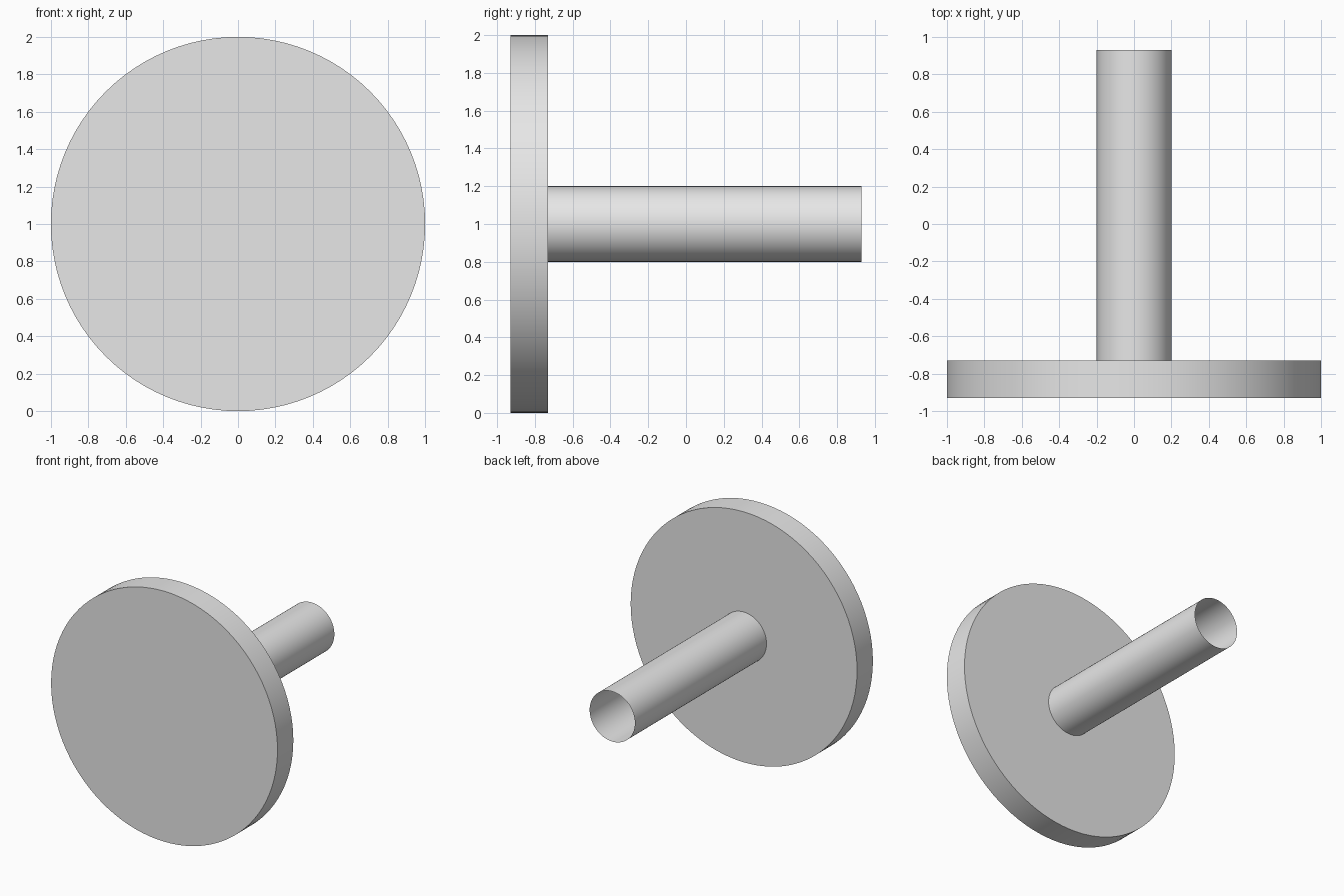
import bpy
import math

cube = bpy.data.objects.get("Cube")
if cube:
    bpy.data.objects.remove(cube, do_unlink=True)

GREY = (0.8, 0.8, 0.8, 1.0)
grey = bpy.data.materials.new("plain_grey")
grey.use_nodes = True
grey.diffuse_color = GREY
grey.node_tree.nodes["Principled BSDF"].inputs["Base Color"].default_value = GREY


def round_part(name, radius, y_front, y_back, cap):
    """Cylinder along y between two depths, centred at mid height."""
    bpy.ops.mesh.primitive_cylinder_add(
        vertices=96, radius=radius, depth=y_back - y_front,
        end_fill_type=cap, location=(0, (y_front + y_back) / 2, 1),
        rotation=(math.pi / 2, 0, 0))
    part = bpy.context.object
    part.name = name
    part.data.materials.append(grey)
    bpy.ops.object.shade_smooth_by_angle(angle=math.radians(30))
    return part


# Solid disc at the front
round_part("disc", 1.0, -0.93, -0.73, 'NGON')

# Thin-walled open tube behind it
round_part("tube", 0.2, -0.73, 0.93, 'NOTHING')
